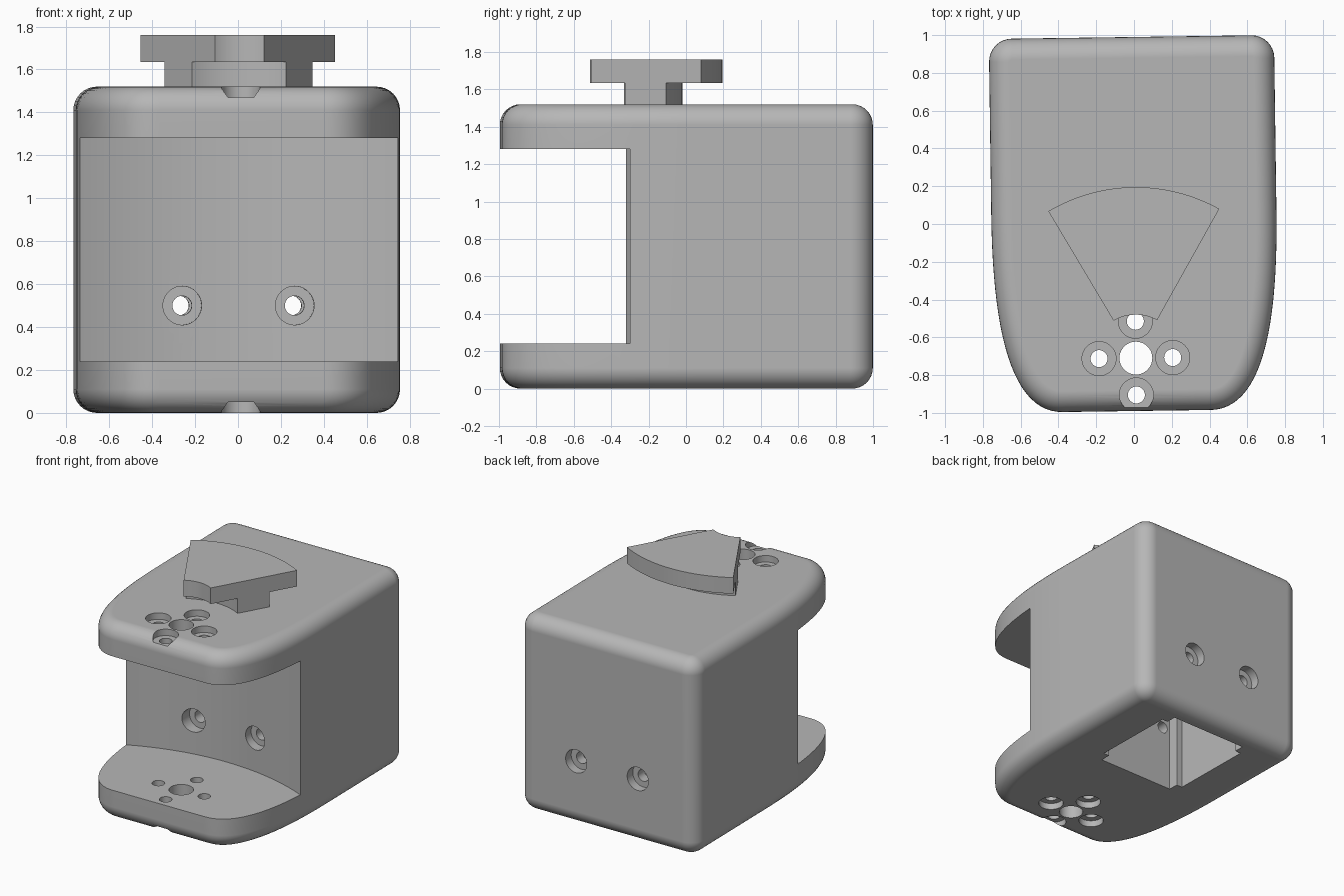
import bpy, bmesh, math
from mathutils import Vector, Matrix
from mathutils.geometry import interpolate_bezier

if "Cube" in bpy.data.objects:
    bpy.data.objects.remove(bpy.data.objects["Cube"], do_unlink=True)

TILT = Matrix.Rotation(math.radians(0.8), 4, 'Z')
PIVOT = (0.0, -0.71)          # hinge centre
HEIGHT = 1.52

grey = bpy.data.materials.new("plain grey")
grey.use_nodes = True
grey.diffuse_color = (0.47, 0.47, 0.47, 1)
grey.node_tree.nodes["Principled BSDF"].inputs["Base Color"].default_value = grey.diffuse_color


def arc(cx, cy, r, a0, a1, n):
    """Points along an arc, angles in degrees."""
    angles = [math.radians(a0 + (a1 - a0) * i / n) for i in range(n + 1)]
    return [(cx + r * math.cos(a), cy + r * math.sin(a)) for a in angles]


def prism(name, outline, z0, z1, rounding=0, turn=None):
    """Extrude a plan outline from z0 to z1, optionally rounding both rims."""
    bm = bmesh.new()
    face = bm.faces.new([bm.verts.new((x, y, z0)) for x, y in outline])
    top = bmesh.ops.extrude_face_region(bm, geom=[face])["geom"]
    bmesh.ops.translate(bm, vec=(0, 0, z1 - z0),
                        verts=[v for v in top if isinstance(v, bmesh.types.BMVert)])
    bmesh.ops.recalc_face_normals(bm, faces=bm.faces)
    if rounding:
        rims = [e for e in bm.edges if abs(e.verts[0].co.z - e.verts[1].co.z) < 1e-5]
        bmesh.ops.bevel(bm, geom=rims, offset=rounding, segments=8, profile=0.5,
                        affect='EDGES', clamp_overlap=False)
    if turn:
        bm.transform(turn)
    bm.transform(TILT)
    mesh = bpy.data.meshes.new(name)
    bm.to_mesh(mesh)
    bm.free()
    mesh.materials.append(grey)
    obj = bpy.data.objects.new(name, mesh)
    bpy.context.collection.objects.link(obj)
    return obj


def box(name, x, y0, y1, z0, z1):
    return prism(name, [(-x, y0), (x, y0), (x, y1), (-x, y1)], z0, z1)


def hole(x, y, r, z0, z1):
    return prism("hole_cutter", arc(x, y, r, 0, 360, 40)[:-1], z0, z1)


def wall_hole(x, z, r, y0, y1):
    """A hole running along y."""
    turn = Matrix.Translation((x, 0, z)) @ Matrix.Rotation(math.radians(-90), 4, 'X')
    return prism("hole_cutter", arc(0, 0, r, 0, 360, 40)[:-1], y0, y1, turn=turn)


def cut(obj, cutter):
    cutter.hide_render = True
    bpy.context.view_layer.objects.active = obj
    mod = obj.modifiers.new("cut", 'BOOLEAN')
    mod.operation = 'DIFFERENCE'
    mod.solver = 'EXACT'
    mod.object = cutter
    bpy.ops.object.modifier_apply(modifier=mod.name)
    bpy.data.objects.remove(cutter, do_unlink=True)


def smooth(obj):
    bpy.ops.object.select_all(action='DESELECT')
    obj.select_set(True)
    bpy.context.view_layer.objects.active = obj
    bpy.ops.object.shade_smooth_by_angle(angle=math.radians(30))


# Body: square back with rounded corners, tapering to a rounded nose
nose = interpolate_bezier(Vector((0.38, -0.99)), Vector((0.65, -1.0)),
                          Vector((0.755, -0.6)), Vector((0.755, 0.05)), 24)
half = [(p.x, p.y) for p in nose] + arc(0.635, 0.87, 0.12, 0, 90, 8)
body = prism("body", half + [(-x, y) for x, y in reversed(half)], 0, HEIGHT, rounding=0.11)

# Front slot with a hollow curved rear wall
slot = [(-1.0, -1.3), (1.0, -1.3)] + arc(0, -1.94, 1.79, 60, 120, 40)
cut(body, prism("slot_cutter", slot, 0.24, 1.28))

# Cavity open at the bottom, with shallow side grooves
cut(body, box("cavity_cutter", 0.33, 0.02, 0.84, -0.1, 1.2))
cut(body, box("groove_cutter", 0.38, 0.1, 0.76, -0.1, 1.2))

# Hinge hole and four counterbored screw holes through both jaws
cx, cy = PIVOT
cut(body, hole(cx, cy, 0.087, -0.1, HEIGHT + 0.1))
for dx, dy in ((0.195, 0), (-0.195, 0), (0, 0.195), (0, -0.195)):
    x, y = cx + dx, cy + dy
    cut(body, hole(x, y, 0.045, -0.1, HEIGHT + 0.1))
    cut(body, hole(x, y, 0.09, HEIGHT - 0.05, HEIGHT + 0.1))
    cut(body, hole(x, y, 0.09, -0.1, 0.05))

# Screw holes through the front and back walls
for x in (-0.262, 0.262):
    cut(body, wall_hole(x, 0.5, 0.045, -0.4, 1.1))
    cut(body, wall_hole(x, 0.5, 0.09, -0.4, -0.09))
    cut(body, wall_hole(x, 0.5, 0.09, 0.92, 1.1))
smooth(body)
weighted = body.modifiers.new("flat caps", 'WEIGHTED_NORMAL')
weighted.keep_sharp = True


# Fan-shaped top plate on a smaller fan-shaped stem
def fan(name, r0, r1, z0, z1):
    outline = arc(cx, cy, r1, 60, 120, 32) + arc(cx, cy, r0, 120, 60, 16)
    smooth(prism(name, outline, z0, z1))


fan("fan_stem", 0.44, 0.69, HEIGHT - 0.01, 1.635)
fan("fan_plate", 0.23, 0.905, 1.635, 1.76)
